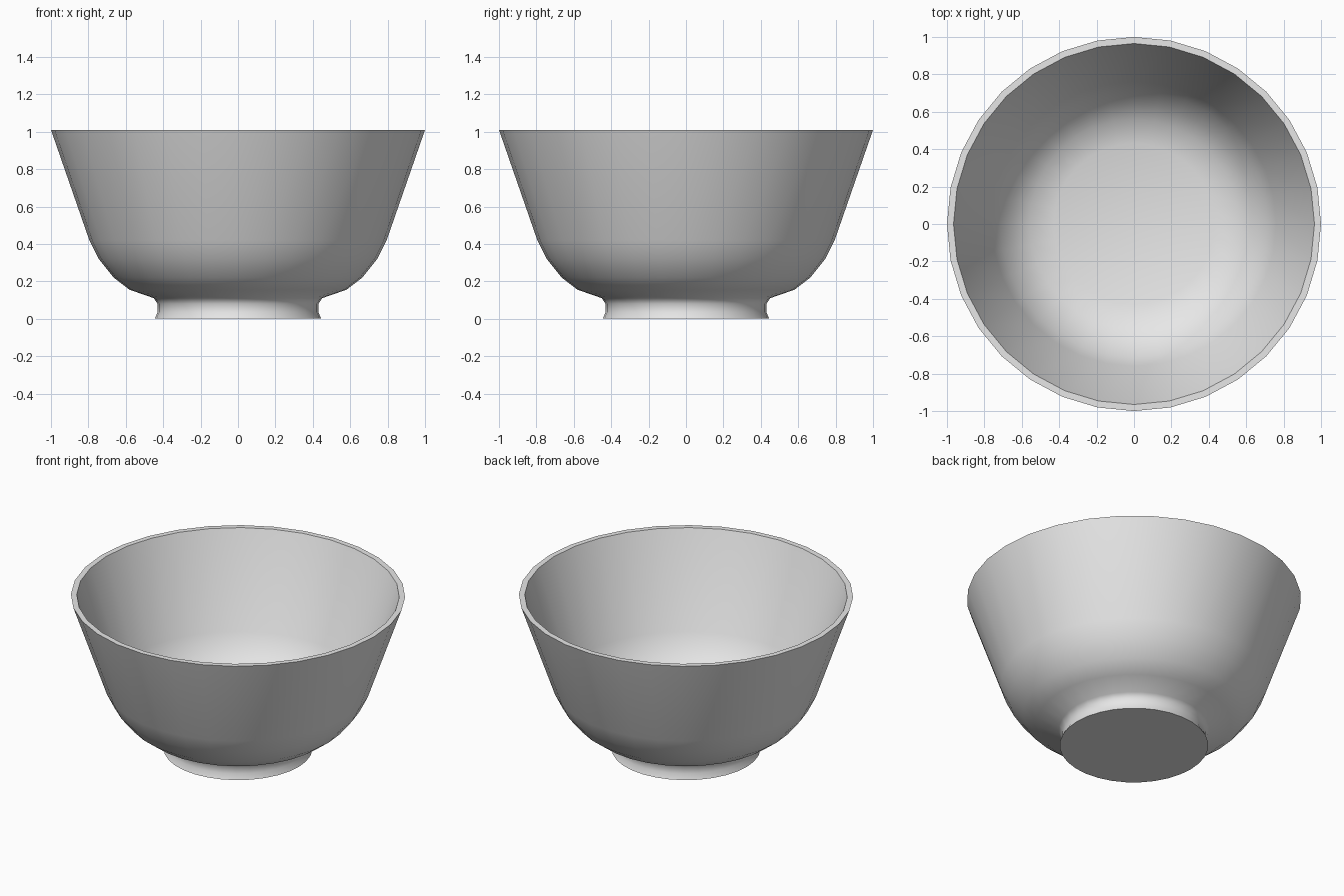
import bpy
import bmesh
import math

SEGMENTS = 32

cube = bpy.data.objects.get("Cube")
if cube:
    bpy.data.objects.remove(cube, do_unlink=True)

# Single plain grey material
grey = bpy.data.materials.new("grey_ceramic")
grey.use_nodes = True
colour = (0.8, 0.8, 0.8, 1)
grey.diffuse_color = colour
grey.node_tree.nodes["Principled BSDF"].inputs["Base Color"].default_value = colour


def lathe(name, profile, material, angle):
    """Spin a (radius, height) profile around z."""
    bm = bmesh.new()
    verts = [bm.verts.new((r, 0, z)) for r, z in profile]
    edges = [bm.edges.new(pair) for pair in zip(verts, verts[1:])]
    bmesh.ops.spin(bm, geom=verts + edges, cent=(0, 0, 0), axis=(0, 0, 1),
                   angle=math.tau, steps=SEGMENTS)
    bmesh.ops.remove_doubles(bm, verts=bm.verts, dist=0.0005)
    bmesh.ops.recalc_face_normals(bm, faces=bm.faces)
    mesh = bpy.data.meshes.new(name)
    bm.to_mesh(mesh)
    bm.free()
    mesh.materials.append(material)
    obj = bpy.data.objects.new(name, mesh)
    bpy.context.collection.objects.link(obj)
    bpy.ops.object.select_all(action="DESELECT")
    obj.select_set(True)
    bpy.context.view_layer.objects.active = obj
    bpy.ops.object.shade_smooth_by_angle(angle=math.radians(angle))
    return obj


# Flared foot ring with a closed base, rounded body, thin rim and hollow inside
foot = [(0, 0), (0.445, 0), (0.43, 0.035), (0.43, 0.08), (0.45, 0.11)]
outside = [(0.58, 0.155), (0.665, 0.22), (0.745, 0.32), (0.795, 0.42), (1, 1.01)]
inside = [(0.965, 1.01), (0.76, 0.42), (0.715, 0.335), (0.645, 0.25),
          (0.56, 0.185), (0.43, 0.145), (0, 0.14)]

lathe("bowl", foot + outside + inside, grey, 50)
